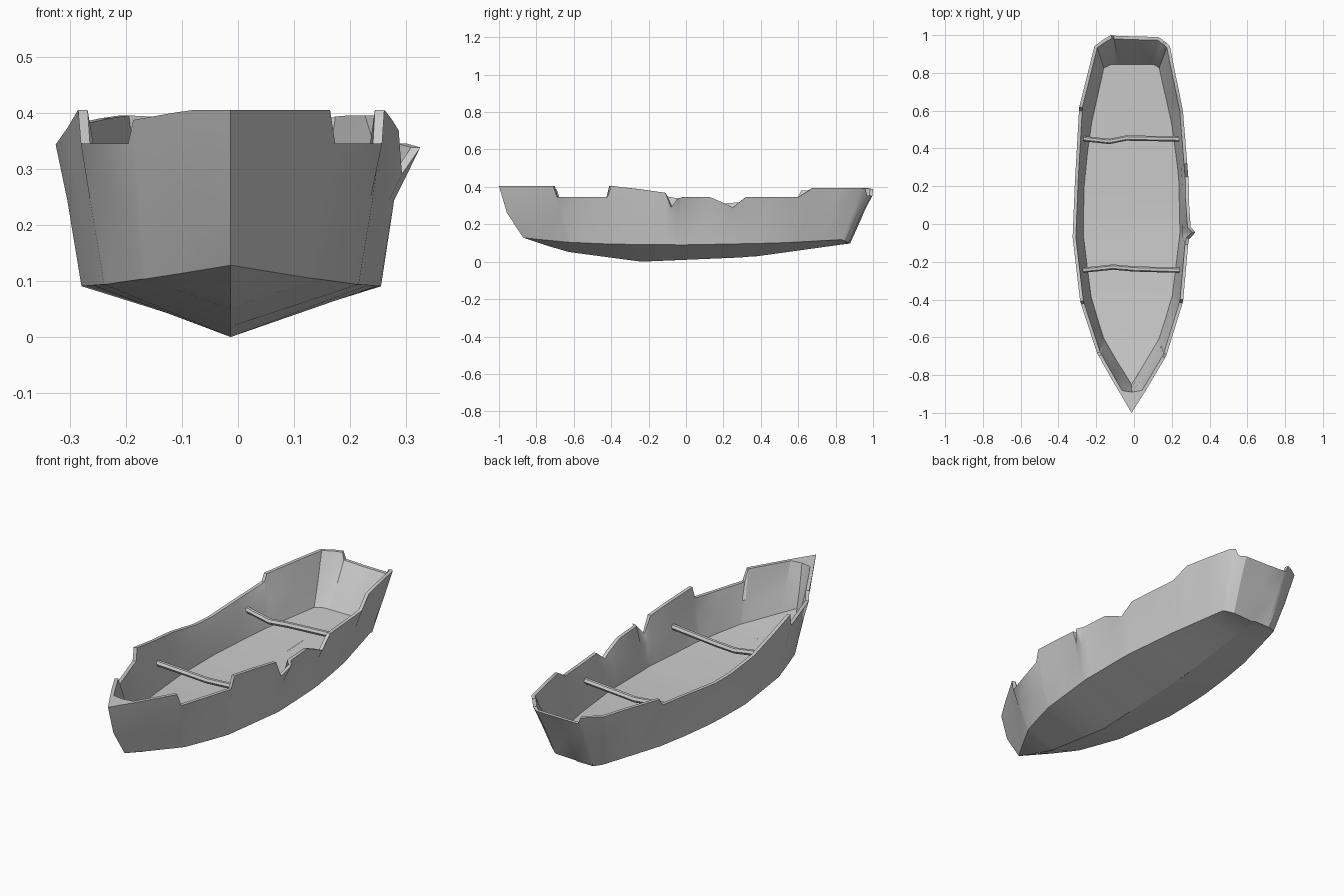
import bpy, bmesh, math
from mathutils import Vector

cube = bpy.data.objects.get("Cube")
if cube:
    bpy.data.objects.remove(cube, do_unlink=True)

CX = -0.013          # keel line
WALL = 0.017         # plank thickness


def material(name, value):
    m = bpy.data.materials.new(name)
    m.use_nodes = True
    col = (value, value, value, 1)
    m.diffuse_color = col
    m.node_tree.nodes["Principled BSDF"].inputs["Base Color"].default_value = col
    return m


grey = material("weathered grey", 0.6)


def interp(table, t):
    """Piecewise linear lookup."""
    if t <= table[0][0]:
        return table[0][1]
    for (a, va), (b, vb) in zip(table, table[1:]):
        if t <= b:
            return va + (vb - va) * (t - a) / (b - a)
    return table[-1][1]


def finish(name, bm, angle):
    bmesh.ops.remove_doubles(bm, verts=bm.verts, dist=0.0005)
    bmesh.ops.recalc_face_normals(bm, faces=bm.faces)
    me = bpy.data.meshes.new(name)
    bm.to_mesh(me)
    bm.free()
    ob = bpy.data.objects.new(name, me)
    bpy.context.collection.objects.link(ob)
    me.materials.append(grey)
    bpy.ops.object.select_all(action='DESELECT')
    ob.select_set(True)
    bpy.context.view_layer.objects.active = ob
    bpy.ops.object.shade_smooth_by_angle(angle=math.radians(angle))


# Plan outline of the rim, as half width against length
PLAN_LEFT = [(-1, 0), (-.89, .07), (-.7, .183), (-.41, .273), (-.07, .303),
             (.22, .303), (.6, .272), (.94, .203)]
PLAN_RIGHT = [(-1, 0), (-.83, .1), (-.685, .182), (-.41, .272), (-.07, .312),
              (.22, .3), (.62, .277), (.94, .197)]
CHINE_Y = [(-1, -.87), (-.7, -.62), (-.4, -.38), (0, 0), (.6, .54), (.94, .83), (1, .878)]
CHINE_W = [(-.87, 0), (-.7, .108), (-.6, .163), (-.38, .228), (-.05, .268),
           (.25, .262), (.52, .227), (.83, .158)]
CHINE_Z = [(-.87, .128), (-.65, .105), (-.4, .094), (0, .09), (.5, .1), (.83, .118), (.878, .098)]
KEEL_Z = [(-.87, .128), (-.65, .055), (-.24, 0), (.35, .025), (.878, .098)]
FLOOR_Z = [(-.85, .195), (-.6, .168), (-.35, .15), (0, .14), (.4, .147), (.845, .165)]
STEM_BULGE = [(-1, .016), (-.7, 0)]

# Broken rim heights along each side: (length, height)
RIM_LEFT = [(-.89, .405), (-.71, .405), (-.69, .345), (-.55, .345), (-.42, .345), (-.4, .405),
            (-.25, .388), (-.11, .368), (-.08, .29), (-.045, .338), (-.015, .345), (.13, .345),
            (.21, .31), (.25, .29), (.32, .345), (.45, .345), (.6, .345), (.68, .395),
            (.82, .395), (.94, .393)]
RIM_RIGHT = [(-.89, .405), (-.83, .4), (-.7, .387), (-.683, .345), (-.55, .345), (-.425, .345),
             (-.41, .405), (-.25, .373), (-.07, .343), (.1, .316), (.22, .312),
             (.42, .33), (.6, .345), (.62, .38), (.8, .39), (.94, .395)]
SPLINTER = {-.08: .003, -.045: .035, -.015: .01}       # plank bent outwards


def side_columns(rim, plan, sign):
    cols = []
    for y, z in rim:
        bulge = SPLINTER.get(y, 0) if sign > 0 else 0
        yc = interp(CHINE_Y, y)
        cols.append((Vector((CX + sign * (interp(plan, y) + bulge), y, z)),
                     Vector((CX + sign * interp(CHINE_W, yc), yc, interp(CHINE_Z, yc))),
                     bulge, 0))
    return cols


# Stern board, broken low between its corner posts
stern = []
for x, y, z in [(.172, .96, .39), (.16, .968, .355), (.13, .99, .352), (.0, .993, .352),
                (-.105, .997, .354), (-.122, 1, .388), (-.165, .975, .393)]:
    yc = interp(CHINE_Y, y)
    stern.append((Vector((x, y, z)),
                  Vector((CX + (x - CX) * .84, yc, interp(CHINE_Z, yc))), 0, .12))

bow = [(Vector((CX, -1, .405)), Vector((CX, -.87, .128)), 0, 0)]
columns = (bow + side_columns(RIM_LEFT, PLAN_LEFT, 1) + stern
           + side_columns(RIM_RIGHT, PLAN_RIGHT, -1)[::-1])
n = len(columns)

# Hull: keel, chine, mid plank, rim, inner rim, inner plank, floor edge, floor middle
bm = bmesh.new()
strips = []
for i, (rim, chine, bulge, narrowing) in enumerate(columns):
    tangent = columns[(i + 1) % n][0] - columns[i - 1][0]
    inward = Vector((-tangent.y, tangent.x, 0)).normalized()
    sheer = Vector((rim.x - bulge, rim.y, .37))
    mid = chine.lerp(sheer, .55)
    mid.y -= interp(STEM_BULGE, rim.y)
    mid.x += bulge * .12
    inner = rim + inward * WALL
    floor = chine + inward * .012
    floor.x += (CX - floor.x) * narrowing
    if i == 0:
        inner, floor = Vector((CX, -.89, .405)), Vector((CX, -.85, 0))
    inner.y = max(inner.y, -.89)
    floor.y = min(max(floor.y, -.85), .845)
    floor.z = interp(FLOOR_Z, floor.y)
    inner_mid = floor.lerp(Vector((inner.x - bulge, inner.y, .37)), .5)
    keel = Vector((CX, chine.y, interp(KEEL_Z, chine.y)))
    middle = Vector((CX, floor.y, floor.z))
    strips.append([bm.verts.new(p) for p in
                   (keel, chine, mid, rim, inner, inner_mid, floor, middle)])
for i, a in enumerate(strips):
    b = strips[(i + 1) % n]
    for k in range(len(a) - 1):
        bm.faces.new((a[k], b[k], b[k + 1], a[k + 1]))
bmesh.ops.remove_doubles(bm, verts=bm.verts, dist=0.0005)
bmesh.ops.dissolve_degenerate(bm, edges=bm.edges, dist=0.0005)
finish("hull", bm, 32)


# Bent six-sided cross beams
def beam(name, path, radius=.014, sides=6):
    bm = bmesh.new()
    rings = []
    for p in path:
        rings.append([bm.verts.new(Vector(p) + Vector((0, radius * math.cos(a), radius * math.sin(a))))
                      for a in (math.tau * k / sides for k in range(sides))])
    for r, s in zip(rings, rings[1:]):
        for k in range(sides):
            bm.faces.new((r[k], r[k - 1], s[k - 1], s[k]))
    bm.faces.new(rings[0])
    bm.faces.new(rings[-1][::-1])
    finish(name, bm, 30)


beam("rear_beam", [(-.27, .452, .268), (-.13, .437, .25), (-.04, .455, .25), (.245, .45, .268)])
beam("front_beam", [(-.275, -.245, .268), (-.11, -.228, .25), (.0, -.238, .25),
                    (.25, -.245, .268)])
